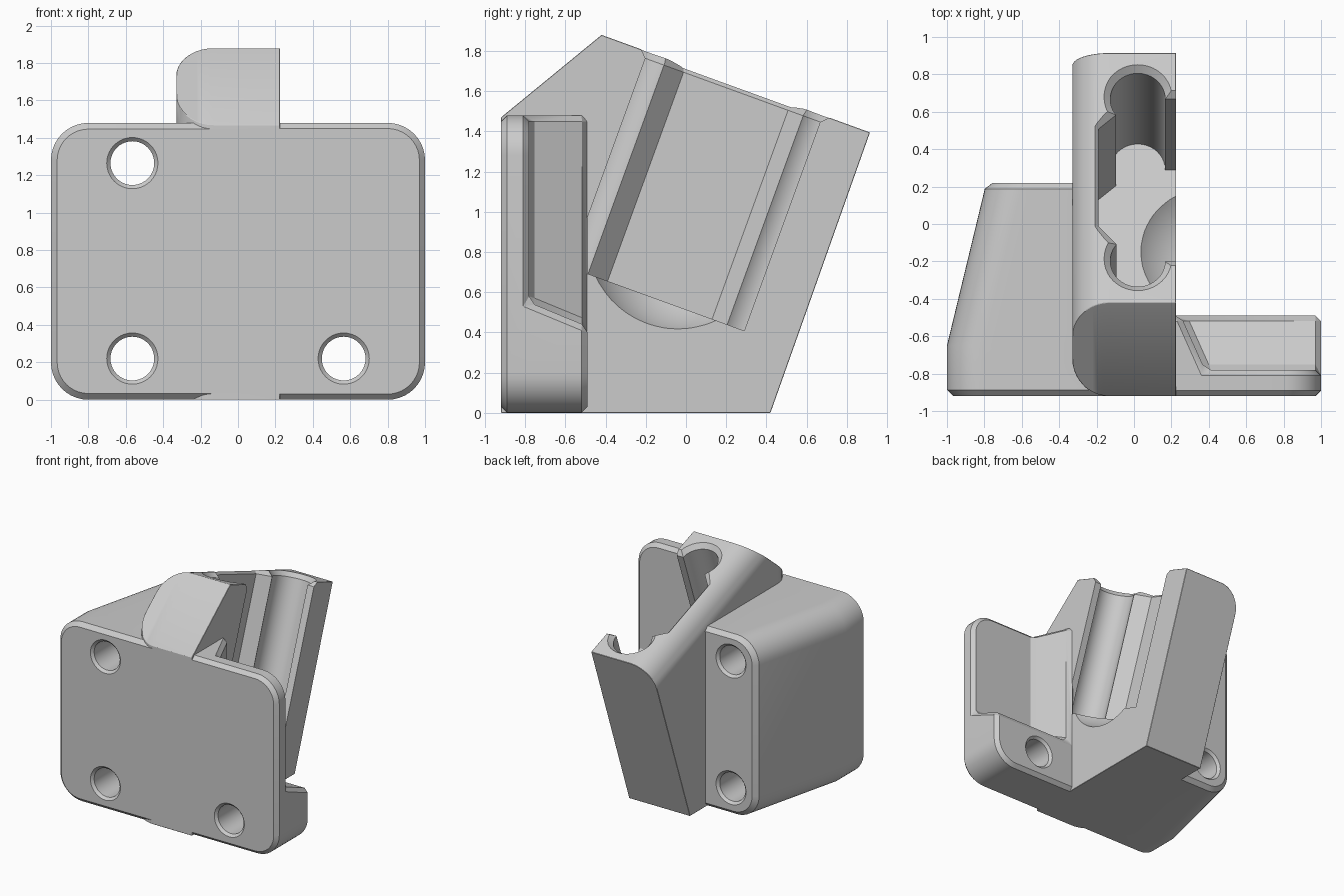
import bpy, bmesh, math
from mathutils import Vector

if "Cube" in bpy.data.objects:
    bpy.data.objects.remove(bpy.data.objects["Cube"])

TILT = math.radians(20)
C, S = math.cos(TILT), math.sin(TILT)
grey = bpy.data.materials.new("light_grey")
grey.diffuse_color = (0.6, 0.6, 0.6, 1)
grey.use_nodes = True
grey.node_tree.nodes["Principled BSDF"].inputs["Base Color"].default_value = grey.diffuse_color


def loft(name, rings):
    """Closed solid from a list of equal-length rings of 3D points."""
    bm = bmesh.new()
    vs = [[bm.verts.new(p) for p in r] for r in rings]
    n = len(rings[0])
    for a, b in zip(vs, vs[1:]):
        for i in range(n):
            bm.faces.new((a[i], a[(i + 1) % n], b[(i + 1) % n], b[i]))
    bm.faces.new(vs[0])
    bm.faces.new(vs[-1])
    bmesh.ops.recalc_face_normals(bm, faces=bm.faces)
    me = bpy.data.meshes.new(name)
    bm.to_mesh(me)
    bm.free()
    me.materials.append(grey)
    ob = bpy.data.objects.new(name, me)
    bpy.context.collection.objects.link(ob)
    return ob


def apply_mod(ob, kind, **props):
    m = ob.modifiers.new(kind, kind)
    for k, v in props.items():
        setattr(m, k, v)
    bpy.context.view_layer.objects.active = ob
    bpy.ops.object.modifier_apply(modifier=m.name)


def boolean(ob, other, op):
    apply_mod(ob, 'BOOLEAN', object=other, operation=op, solver='EXACT')
    bpy.data.objects.remove(other)


def chamfer(ob, width=0.033):
    apply_mod(ob, 'BEVEL', width=width, segments=1, limit_method='ANGLE',
              angle_limit=math.radians(35))


def offset(pts, offs):
    """Move each edge of a counter-clockwise outline outward."""
    n, lines, out = len(pts), [], []
    for i in range(n):
        p, q = Vector(pts[i]), Vector(pts[(i + 1) % n])
        d = (q - p).normalized()
        lines.append((p + Vector((d.y, -d.x)) * offs[i], d))
    for i in range(n):
        (p, d), (q, e) = lines[i - 1], lines[i]
        cr = d.x * e.y - d.y * e.x
        if abs(cr) < 1e-6:
            out.append(q)
        else:
            w = q - p
            out.append(p + d * ((w.x * e.y - w.y * e.x) / cr))
    return out


def end_ring(y, outer, inner, r=0.2, top=1.48, n=10):
    """Rectangle in x and z with its two outer corners rounded."""
    s = 1 if outer > inner else -1
    pts = [(inner, y, 0)]
    for zc, a0 in ((r, -90), (top - r, 0)):
        for i in range(n + 1):
            a = math.radians(a0 + 90 * i / n)
            pts.append((outer - s * r + s * r * math.cos(a), y, zc + r * math.sin(a)))
    return pts + [(inner, y, top)]


def box(name, x0, x1, y0, y1, z0, z1):
    return loft(name, [[(x0, y, z0), (x1, y, z0), (x1, y, z1), (x0, y, z1)]
                       for y in (y0, y1)])


# Tilted holder body: side outline, with the left edges of back and slope rounded
side = [(-0.92, 0), (0.42, 0), (0.915, 1.395), (-0.42, 1.88), (-0.92, 1.47)]
R, rings = 0.2, []
for i in range(11):
    a = math.radians(9 * i)
    d = -R * (1 - math.sin(a))
    rings.append([(-0.33 + R * (1 - math.cos(a)), p.x, p.y)
                  for p in offset(side, [0, 0, d, 0, d])])
rings.append([(0.225, y, z) for y, z in side])
mount = loft("wall_holder", rings)
chamfer(mount)

# Left mounting block with a drafted outer side
left = loft("left_block", [end_ring(y, x, 0.1) for y, x in
                           ((-0.92, -1), (-0.65, -1), (0.22, -0.79))])
chamfer(left)
boolean(mount, left, 'UNION')


# Tilted cavity: two round channels joined by a slot open to the right
def channel(name, pts, depth=1.14):
    def ring(t, o):
        return [(p.x, -0.42 + p.y * C - t * S, 1.88 - p.y * S - t * C)
                for p in offset(pts, [o] * len(pts))]
    return loft(name, [ring(depth, 0), ring(0.035, 0), ring(-0.05, 0.085)])


def circle(v, r=0.147, n=40):
    return [(0.02 + r * math.cos(2 * math.pi * i / n),
             v + r * math.sin(2 * math.pi * i / n)) for i in range(n)]


slot = [(-0.09, 0.245), (0.4, 0.245), (0.4, 1.17), (-0.09, 1.17),
        (-0.09, 1.085), (-0.19, 1.0), (-0.19, 0.447), (-0.09, 0.34)]
for pts in (circle(1.17), circle(0.25), slot):
    boolean(mount, channel("cavity", pts), 'DIFFERENCE')

# Finger scoop in the cavity floor
bm = bmesh.new()
bmesh.ops.create_uvsphere(bm, u_segments=64, v_segments=32, radius=0.485)
bmesh.ops.translate(bm, verts=bm.verts, vec=(0.4, -0.04, 0.87))
me = bpy.data.meshes.new("scoop")
bm.to_mesh(me)
bm.free()
me.materials.append(grey)
scoop = bpy.data.objects.new("scoop", me)
bpy.context.collection.objects.link(scoop)
boolean(mount, scoop, 'DIFFERENCE')

# Right flange with a pocket that has a slanted wall and floor
flange = loft("right_flange", [end_ring(y, 1, 0.19) for y in (-0.92, -0.49)])
pocket = loft("pocket", [
    [(0.25, -0.49, 0.43), (0.205, -0.39, 0.389), (1.2, -0.39, 0.389), (1.2, -0.78, 0.55), (0.38, -0.78, 0.55)],
    [(0.25, -0.49, 1.7), (0.205, -0.39, 1.7), (1.2, -0.39, 1.7), (1.2, -0.78, 1.7), (0.38, -0.78, 1.7)]])
boolean(flange, pocket, 'DIFFERENCE')
chamfer(flange, 0.03)
boolean(mount, flange, 'UNION')

# Flat front joining the parts
boolean(mount, box("front_core", -0.5, 0.5, -0.92, -0.8, 0.034, 1.446), 'UNION')

# Screw holes with countersunk ends
for x, z, end in ((-0.565, 1.265, 0.22), (-0.565, 0.22, 0.22), (0.565, 0.22, -0.49)):
    prof = ((-0.96, 0.177), (-0.90, 0.117), (end - 0.02, 0.117), (end + 0.04, 0.177))
    hole = loft("hole", [[(x + r * math.cos(math.pi * i / 20), y,
                           z + r * math.sin(math.pi * i / 20)) for i in range(40)]
                         for y, r in prof])
    boolean(mount, hole, 'DIFFERENCE')

bpy.ops.object.select_all(action='DESELECT')
mount.select_set(True)
bpy.context.view_layer.objects.active = mount
bpy.ops.object.shade_smooth_by_angle(angle=math.radians(25))
